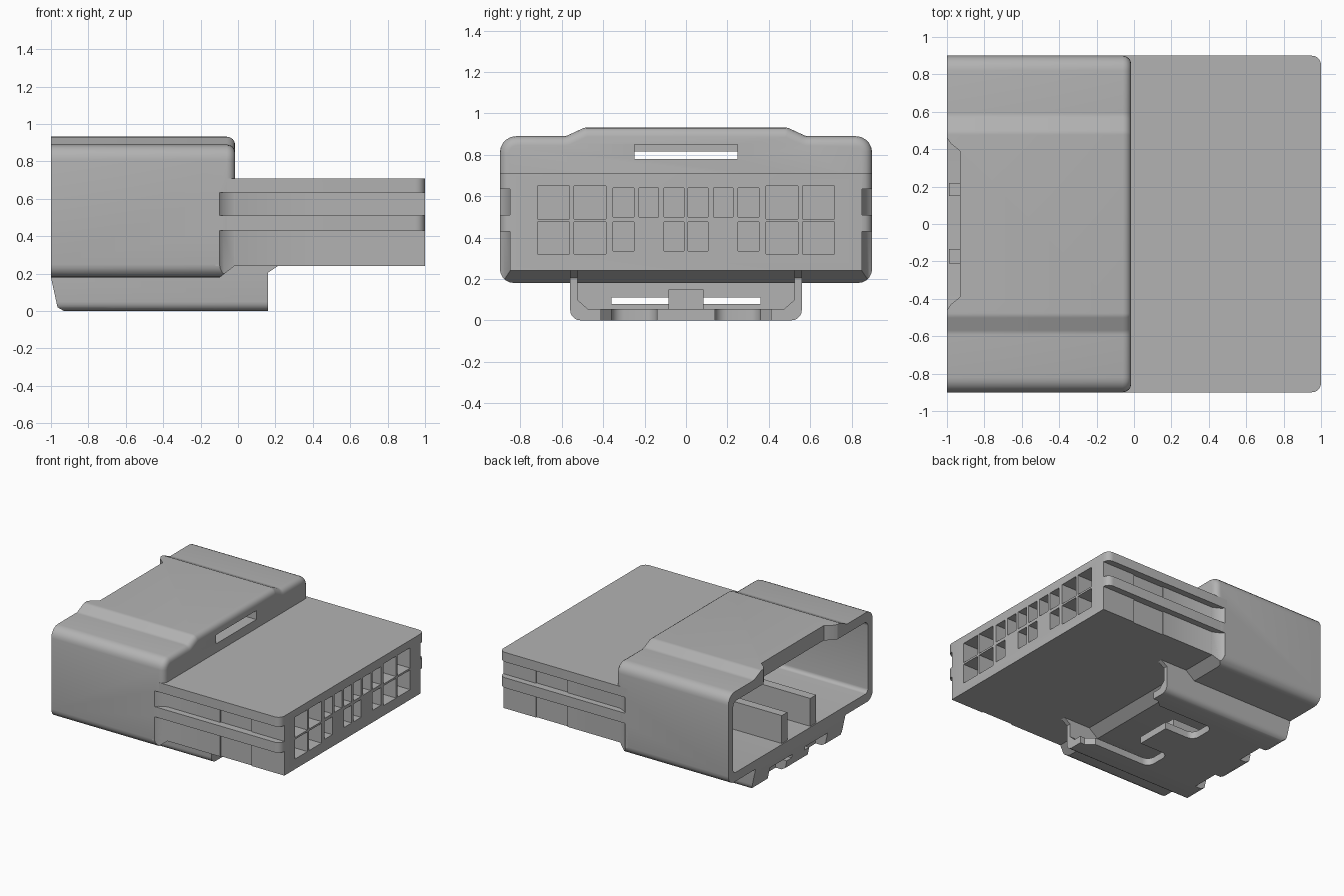
import bpy, bmesh, math
from mathutils import Vector

if "Cube" in bpy.data.objects:
    bpy.data.objects.remove(bpy.data.objects["Cube"])

grey = bpy.data.materials.new("light_grey_plastic")
grey.use_nodes = True
tone = (0.45, 0.45, 0.45, 1)
grey.diffuse_color = tone
grey.node_tree.nodes["Principled BSDF"].inputs["Base Color"].default_value = tone


def rounded(points, steps=5):
    """Outline from (a, b, radius) corners, with each corner filleted."""
    out = []
    for i, (a, b, r) in enumerate(points):
        p = Vector((a, b))
        if not r:
            out.append((a, b))
            continue
        to_prev = (Vector(points[i - 1][:2]) - p).normalized()
        to_next = (Vector(points[(i + 1) % len(points)][:2]) - p).normalized()
        half = to_prev.angle(to_next) / 2
        centre = p + (to_prev + to_next).normalized() * (r / math.sin(half))
        start = p + to_prev * (r / math.tan(half)) - centre
        end = p + to_next * (r / math.tan(half)) - centre
        sweep = start.angle_signed(end)
        for k in range(steps + 1):
            t = -sweep * k / steps
            c, s = math.cos(t), math.sin(t)
            out.append((centre.x + start.x * c - start.y * s,
                        centre.y + start.x * s + start.y * c))
    return out


def prism(name, outline, axis, lo, hi, end_bevel=0):
    """Extrude an outline along x (y,z), y (x,z) or z (x,y)."""
    place = {"x": lambda a, b, t: (t, a, b),
             "y": lambda a, b, t: (a, t, b),
             "z": lambda a, b, t: (a, b, t)}[axis]
    bm = bmesh.new()
    rings = [[bm.verts.new(place(a, b, t)) for a, b in outline] for t in (lo, hi)]
    n = len(outline)
    bm.faces.new(rings[0])
    cap = bm.faces.new(rings[1])
    for i in range(n):
        j = (i + 1) % n
        bm.faces.new((rings[0][i], rings[0][j], rings[1][j], rings[1][i]))
    bmesh.ops.recalc_face_normals(bm, faces=bm.faces)
    if end_bevel:
        bmesh.ops.bevel(bm, geom=list(cap.edges), offset=end_bevel, segments=4,
                        profile=0.5, affect="EDGES", clamp_overlap=True)
    mesh = bpy.data.meshes.new(name)
    bm.to_mesh(mesh)
    bm.free()
    mesh.materials.append(grey)
    ob = bpy.data.objects.new(name, mesh)
    bpy.context.collection.objects.link(ob)
    return ob


def box(name, x, y, z):
    return prism(name, [(x[0], y[0]), (x[1], y[0]), (x[1], y[1]), (x[0], y[1])], "z", *z)


def cut(target, cutter):
    """Subtract a helper solid and discard it."""
    cutter.hide_render = True
    mod = target.modifiers.new("cut", "BOOLEAN")
    mod.operation, mod.solver, mod.object = "DIFFERENCE", "EXACT", cutter
    bpy.context.view_layer.objects.active = target
    bpy.ops.object.modifier_apply(modifier=mod.name)
    bpy.data.objects.remove(cutter)


def smooth(ob):
    bpy.ops.object.select_all(action="DESELECT")
    ob.select_set(True)
    bpy.context.view_layer.objects.active = ob
    bpy.ops.object.shade_smooth_by_angle(angle=math.radians(32))


def mirrored(half):
    return half + [(-a, b, r) for a, b, r in reversed(half)]


# Hooded housing with a raised centre on its top
shell = mirrored([(0.9, 0.18, 0.07), (0.9, 0.89, 0.08), (0.58, 0.89, 0.06), (0.49, 0.932, 0.06)])
housing = prism("housing", rounded(shell), "x", -1, -0.015, 0.045)

# Rear cavity, top notch, end window and sloped lower edge
mouth = mirrored([(0.84, 0.25, 0.03), (0.84, 0.815, 0.04)])
cut(housing, prism("cavity", rounded(mouth), "x", -1.1, -0.13))
cut(housing, prism("notch", [(-1.1, -0.46), (-1, -0.46), (-0.98, -0.43), (-0.93, -0.39),
                             (-0.93, 0.39), (-0.98, 0.43), (-1, 0.46), (-1.1, 0.46)],
                   "z", 0.7, 1))
cut(housing, box("window", (-0.25, 0.1), (-0.25, 0.25), (0.78, 0.85)))
cut(housing, prism("slope", [(-0.1, 0.178), (-0.1, 0.1), (0.1, 0.1), (0.1, 0.24), (-0.02, 0.24)],
                   "y", -1, 1))

# Front block with rounded vertical corners
block = prism("terminal_block",
              rounded([(-0.12, -0.9, 0), (1, -0.9, 0.05), (1, 0.9, 0.05), (-0.12, 0.9, 0)]),
              "z", 0.24, 0.71)

# Side channels, running into the housing with a ramp
for side in (-1, 1):
    for low, high in ((0.24, 0.43), (0.51, 0.635)):
        for target in (housing, block):
            plan = [(-0.1, 0.902), (-0.08, 0.88), (-0.02, 0.85), (0.44, 0.85), (0.44, 0.842),
                    (0.715, 0.842), (0.715, 0.85), (1.1, 0.85), (1.1, 1), (-0.1, 1)]
            bottom = low if low > 0.3 else 0.2
            cut(target, prism("channel", [(x, side * y) for x, y in plan], "z", bottom, high))

# Terminal pockets: (centre y, width, is in lower row)
pockets = [(0.058, 0.095, True), (0.18, 0.095, False), (0.302, 0.1, True),
           (0.465, 0.155, True), (0.64, 0.155, True)]
for side in (-1, 1):
    for centre, width, lower in pockets:
        y = (side * centre - width / 2, side * centre + width / 2)
        large = width > 0.12
        cut(block, box("pocket", (0.7, 1.1), y, (0.49, 0.65) if large else (0.5, 0.64)))
        if lower:
            cut(block, box("pocket", (0.7, 1.1), y, (0.32, 0.475) if large else (0.335, 0.475)))

# Mounting sleeve beneath the housing
outer = mirrored([(0.56, 0, 0.05), (0.56, 0.243, 0)])
sleeve = prism("mounting_sleeve", rounded(outer), "x", -1, 0.16)
cut(sleeve, prism("end_slope", [(-1.1, -0.1), (-0.9, -0.1), (-0.93, 0), (-0.965, 0.02),
                               (-1, 0.18), (-1.1, 0.18)], "y", -1, 1))
cut(sleeve, prism("hollow", [(-0.475, 0.055), (0.475, 0.055), (0.525, 0.1), (0.525, 0.3),
                             (-0.525, 0.3), (-0.525, 0.1)], "x", -0.6, 0.3))

# Forked opening in the sleeve floor, leaving a centre tongue
cut(sleeve, prism("fork_base", [(-0.18, -0.36), (0.06, -0.36), (0.12, -0.41), (0.3, -0.41),
                                (0.3, 0.41), (0.12, 0.41), (0.06, 0.36), (-0.18, 0.36)],
                  "z", -0.1, 0.15))
for side in (-1, 1):
    prong = rounded([(-0.44, 0.14, 0.06), (-0.1, 0.14, 0), (-0.1, 0.36, 0), (-0.44, 0.36, 0.06)])
    cut(sleeve, prism("prong", [(x, side * y) for x, y in prong], "z", -0.1, 0.15))
    passage = sorted((side * 0.08, side * 0.36))
    cut(sleeve, box("passage", (-1.1, -0.5), passage, (0.08, 0.11)))
    cut(sleeve, box("end_notch", (-1.1, -0.88), sorted((side * 0.14, side * 0.36)), (-0.1, 0.1)))

# Raised stop on the tongue
box("sleeve_stop", (-0.6, -0.3), (-0.085, 0.085), (0.05, 0.15))

# Gussets joining the sleeve walls to the block
for label, side in (("left", 1), ("right", -1)):
    prism(label + "_gusset", [(0.15, 0.245), (0.15, 0.2), (0.16, 0.205), (0.22, 0.245)],
          "y", *sorted((side * 0.525, side * 0.56)))

# Guide ribs inside the cavity
box("left_guide_rib", (-0.99, -0.12), (0.15, 0.22), (0.24, 0.47))
box("right_guide_rib", (-0.99, -0.12), (-0.21, -0.135), (0.24, 0.47))

for part in (housing, block, sleeve):
    smooth(part)
